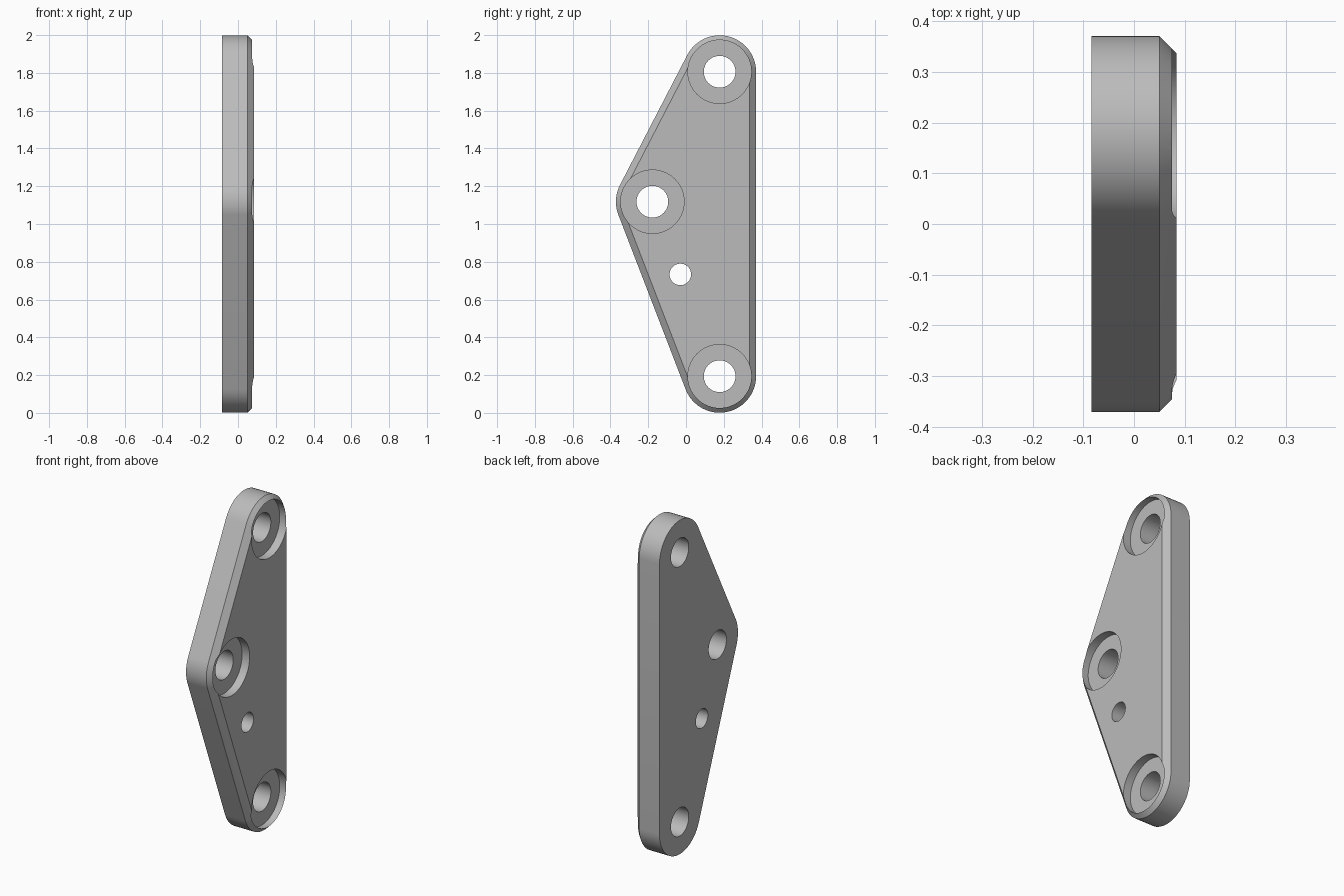
import bpy
import bmesh
from math import pi, sin, cos, atan2, acos
from mathutils import Matrix, Vector

if "Cube" in bpy.data.objects:
    bpy.data.objects.remove(bpy.data.objects["Cube"], do_unlink=True)

HALF = 0.084          # half thickness
CHAMFER = 0.034
RADIUS = 0.193        # corner radius
BORE_R, BORE_DEPTH = 0.168, 0.05
HOLE_R = 0.084
# Corner centres (y, z), counter-clockwise seen from +x
CORNERS = [Vector((0.178, 0.194)), Vector((0.178, 1.806)), Vector((-0.178, 1.118))]
SMALL_HOLE, SMALL_R = Vector((-0.03, 0.733)), 0.057

grey = bpy.data.materials.new("light grey metal")
grey.use_nodes = True
colour = (0.5, 0.5, 0.5, 1)
grey.diffuse_color = colour
grey.node_tree.nodes["Principled BSDF"].inputs["Base Color"].default_value = colour


def outline(radius, steps=24):
    """Rounded triangle: arcs around the corners joined by tangent lines."""
    points = []
    for i, centre in enumerate(CORNERS):
        before = centre - CORNERS[i - 1]
        after = CORNERS[(i + 1) % 3] - centre
        start = atan2(before.y, before.x) - pi / 2
        sweep = (atan2(after.y, after.x) - pi / 2 - start) % (2 * pi)
        for s in range(steps + 1):
            a = start + sweep * s / steps
            points.append(centre + radius * Vector((cos(a), sin(a))))
    return points


def make_object(name, bm):
    bmesh.ops.recalc_face_normals(bm, faces=bm.faces)
    mesh = bpy.data.meshes.new(name)
    bm.to_mesh(mesh)
    bm.free()
    mesh.materials.append(grey)
    obj = bpy.data.objects.new(name, mesh)
    bpy.context.collection.objects.link(obj)
    return obj


def cut_hole(target, centre, radius, x0, x1):
    """Drill a round hole along x."""
    bm = bmesh.new()
    place = Matrix.Translation(((x0 + x1) / 2, centre.x, centre.y)) @ Matrix.Rotation(pi / 2, 4, "Y")
    bmesh.ops.create_cone(bm, cap_ends=True, segments=64, radius1=radius,
                          radius2=radius, depth=x1 - x0, matrix=place)
    cutter = make_object("hole_cutter", bm)
    cutter.hide_render = True
    mod = target.modifiers.new("hole", "BOOLEAN")
    mod.operation, mod.solver, mod.object = "DIFFERENCE", "EXACT", cutter
    bpy.context.view_layer.objects.active = target
    bpy.ops.object.modifier_apply(modifier=mod.name)
    bpy.data.objects.remove(cutter, do_unlink=True)


# Plate body with one chamfered face
bm = bmesh.new()
sections = [(-HALF, RADIUS), (HALF - CHAMFER, RADIUS), (HALF, RADIUS - CHAMFER)]
rings = [[bm.verts.new((x, p.x, p.y)) for p in outline(r)] for x, r in sections]
for low, high in zip(rings, rings[1:]):
    for i in range(len(low)):
        j = (i + 1) % len(low)
        bm.faces.new((low[i], low[j], high[j], high[i]))
bm.faces.new(rings[0][::-1])
bm.faces.new(rings[-1])
plate = make_object("plate", bm)

# Counterbored corner holes and the small pin hole
for corner in CORNERS:
    cut_hole(plate, corner, BORE_R, HALF - BORE_DEPTH, 0.2)
    cut_hole(plate, corner, HOLE_R, -0.2, 0.2)
cut_hole(plate, SMALL_HOLE, SMALL_R, -0.2, 0.2)

bpy.ops.object.select_all(action="DESELECT")
plate.select_set(True)
bpy.context.view_layer.objects.active = plate
bpy.ops.object.shade_smooth_by_angle(angle=pi / 6)
